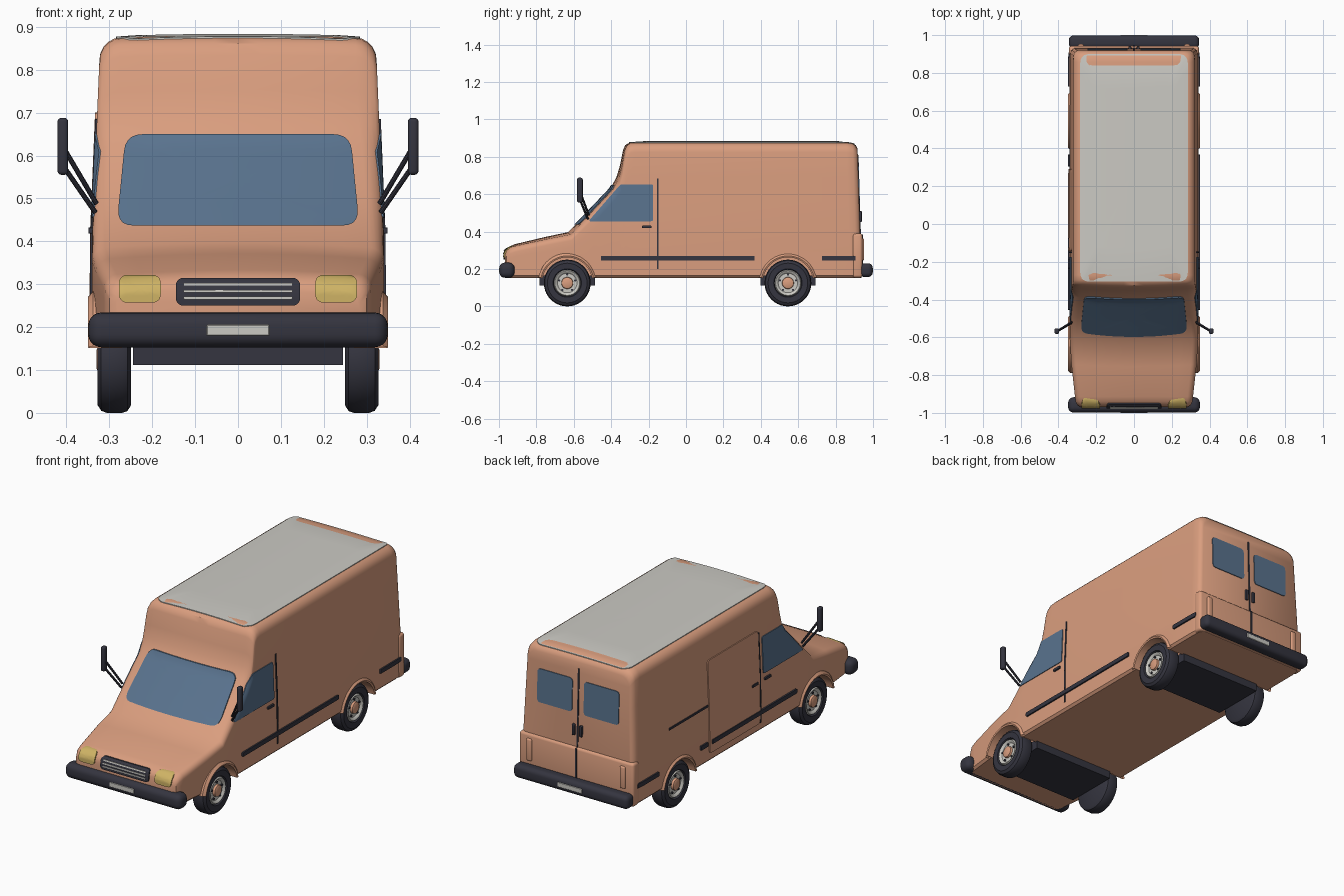
import bpy, bmesh, math
from mathutils import Vector
from mathutils.bvhtree import BVHTree

if "Cube" in bpy.data.objects:
    bpy.data.objects.remove(bpy.data.objects["Cube"])


def material(name, rgb):
    m = bpy.data.materials.new(name)
    m.diffuse_color = (*rgb, 1)
    m.use_nodes = True
    m.node_tree.nodes["Principled BSDF"].inputs["Base Color"].default_value = m.diffuse_color
    return m


PAINT = material("peach_paint", (0.70, 0.34, 0.21))
GLASS = material("blue_glass", (0.10, 0.17, 0.27))
DARK = material("dark_rubber", (0.035, 0.035, 0.05))
PALE = material("pale_grey", (0.60, 0.59, 0.55))
YELLOW = material("lamp_yellow", (0.62, 0.45, 0.13))


def finish(name, bm, mat, angle=35):
    bmesh.ops.remove_doubles(bm, verts=bm.verts, dist=1e-5)
    bmesh.ops.recalc_face_normals(bm, faces=bm.faces)
    me = bpy.data.meshes.new(name)
    bm.to_mesh(me)
    ob = bpy.data.objects.new(name, me)
    bpy.context.collection.objects.link(ob)
    me.materials.append(mat)
    smooth(ob, angle)
    return ob


def smooth(ob, angle=35):
    bpy.ops.object.select_all(action='DESELECT')
    ob.select_set(True)
    bpy.context.view_layer.objects.active = ob
    bpy.ops.object.shade_smooth_by_angle(angle=math.radians(angle))


def box(name, lo, hi, mat, bevel=0.0, seg=3):
    bm = bmesh.new()
    bmesh.ops.create_cube(bm, size=1)
    for v in bm.verts:
        v.co = [(a + b) / 2 + c * (b - a) for a, b, c in zip(lo, hi, v.co)]
    if bevel:
        bmesh.ops.bevel(bm, geom=bm.edges[:], offset=bevel, segments=seg, profile=0.5, affect='EDGES')
    return finish(name, bm, mat)


def rod(name, a, b, r, mat):
    a, b = Vector(a), Vector(b)
    bm = bmesh.new()
    bmesh.ops.create_cone(bm, cap_ends=True, segments=10, radius1=r, radius2=r, depth=(b - a).length)
    q = Vector((0, 0, 1)).rotation_difference(b - a)
    for v in bm.verts:
        v.co = q @ v.co + (a + b) / 2
    return finish(name, bm, mat)


def lathe(name, prof, side, cy, cz, mat, a0=0, a1=360, n=40):
    # spin a (radius, x) profile about an axle parallel to x
    bm = bmesh.new()
    rows = []
    for i in range(n + 1):
        a = math.radians(a0 + (a1 - a0) * i / n)
        rows.append([bm.verts.new((side * x, cy + r * math.cos(a), cz + r * math.sin(a))) for r, x in prof])
    for p, q in zip(rows, rows[1:]):
        for j in range(len(prof) - 1):
            bm.faces.new((p[j], p[j + 1], q[j + 1], q[j]))
    return finish(name, bm, mat)


# body shell: rounded cross sections lofted along y
def half_width(y, z):
    w = 0.341 - 0.042 * max(0, z - 0.4)
    return w - 0.035 * max(0, (-0.6 - y) / 0.36) ** 1.5


def section(y, zt, inset, r, bow, crown):
    zs = zt - crown
    w0 = half_width(y, zs - r) - inset
    half = [(half_width(y, 0.15) - inset - 0.012, 0.153)]
    for i in range(6):
        z = 0.165 + (zs - r - 0.165) * i / 5
        half.append((half_width(y, z) - inset, z))
    top = [(w0 - r + r * math.cos(k * math.pi / 10), zs - r + r * math.sin(k * math.pi / 10)) for k in range(1, 6)]
    top += [((w0 - r) * (1 - k / 5), zs) for k in range(1, 6)]
    half += [(x, z + crown * (1 - (x / w0) ** 2)) for x, z in top]
    pts = half + [(-x, z) for x, z in half[-2::-1]]
    shear = 0.03 if y > 0.87 else 0
    return [(x, y + bow * min(1, (x / w0) ** 2) - shear * (z - 0.39), z) for x, z in pts]


STATIONS = [  # y, top z, inset, corner radius, bow, crown
    (-0.968, 0.285, 0.020, 0.025, 0, 0.004), (-0.960, 0.305, 0.006, 0.03, 0, 0.008),
    (-0.940, 0.322, 0, 0.03, 0, 0.010), (-0.914, 0.333, 0, 0.03, 0, 0.012),
    (-0.754, 0.371, 0, 0.03, 0.01, 0.014), (-0.63, 0.397, 0, 0.03, 0.02, 0.014),
    (-0.51, 0.520, 0, 0.04, 0.02, 0.008), (-0.405, 0.630, 0, 0.045, 0.02, 0.006),
    (-0.372, 0.690, 0, 0.05, 0.018, 0.006), (-0.353, 0.754, 0, 0.05, 0.014, 0.006),
    (-0.337, 0.835, 0, 0.05, 0.012, 0.006), (-0.325, 0.862, 0, 0.05, 0.01, 0.006),
    (-0.300, 0.877, 0, 0.05, 0.004, 0.006), (-0.27, 0.880, 0, 0.05, 0, 0.006),
    (0.872, 0.880, 0, 0.05, 0, 0.006), (0.905, 0.874, 0.003, 0.05, 0, 0.005),
    (0.922, 0.862, 0.010, 0.05, 0, 0.004), (0.931, 0.842, 0.024, 0.05, 0, 0.003)]
bm = bmesh.new()
rows = [[bm.verts.new(p) for p in section(*s)] for s in STATIONS]
n = len(rows[0])
for p, q in zip(rows, rows[1:]):
    for j in range(n):
        k = (j + 1) % n
        bm.faces.new((p[j], p[k], q[k], q[j]))
bm.faces.new(rows[0])
bm.faces.new(rows[-1][::-1])
bmesh.ops.recalc_face_normals(bm, faces=bm.faces)
SKIN = BVHTree.FromBMesh(bm)
body = finish("van_body", bm, PAINT)

# wheel arch cut-outs
AXLES = {"front": -0.635, "rear": 0.545}
for cy in AXLES.values():
    for s in (-1, 1):
        cut = rod("arch_cutter", (s * 0.235, cy, 0.128), (s * 0.5, cy, 0.128), 0.137, PAINT)
        bpy.data.objects.remove(cut)
        bpy.ops.mesh.primitive_cylinder_add(vertices=48, radius=0.137, depth=0.265,
                                            location=(s * 0.3675, cy, 0.128), rotation=(0, math.pi / 2, 0))
        cut = bpy.context.object
        mod = body.modifiers.new("arch", 'BOOLEAN')
        mod.operation, mod.object, mod.solver = 'DIFFERENCE', cut, 'EXACT'
        bpy.context.view_layer.objects.active = body
        bpy.ops.object.modifier_apply(modifier="arch")
        bpy.data.objects.remove(cut)
smooth(body)


# plates that follow the body skin
def outline(corners, r, step=0.04):
    pts, m = [], len(corners)
    for i in range(m):
        p, c, q = (Vector(corners[(i + d) % m]) for d in (-1, 0, 1))
        a, b = c + (p - c).normalized() * r, c + (q - c).normalized() * r
        for k in range(6):
            t = k / 5
            pts.append(a * (1 - t) ** 2 + c * 2 * t * (1 - t) + b * t * t)
        e = q + (c - q).normalized() * r
        cnt = max(1, int((e - b).length / step))
        pts += [b.lerp(e, k / cnt) for k in range(1, cnt)]
    return pts


CAST = {"right": lambda u, v: ((2, u, v), (-1, 0, 0)), "left": lambda u, v: ((-2, u, v), (1, 0, 0)),
        "front": lambda u, v: ((u, -2, v), (0, 1, 0)), "back": lambda u, v: ((u, 2, v), (0, -1, 0)),
        "top": lambda u, v: ((u, v, 2), (0, 0, -1))}


def plate(name, face, corners, mat, r=0.02, lift=0.005):
    pts = outline(corners, r)
    mid = sum(pts, Vector((0, 0))) / len(pts)
    bm = bmesh.new()
    rings = []
    for f, h in ((1, -0.003), (1, lift), (0.85, lift), (0.7, lift), (0.5, lift), (0.25, lift), (0, lift)):
        ring = []
        for p in pts:
            o, d = (Vector(t) for t in CAST[face](*(mid + (p - mid) * f)))
            hit = SKIN.ray_cast(o, d)[0] or o + d * 1.2
            ring.append(bm.verts.new(hit - d * h))
        rings.append(ring)
    for p, q in zip(rings, rings[1:]):
        for j in range(len(pts)):
            k = (j + 1) % len(pts)
            bm.faces.new((p[j], p[k], q[k], q[j]))
    return finish(name, bm, mat)


def rect(a, b, c, d):
    return [(a, c), (b, c), (b, d), (a, d)]


# glass, roof panel and front lamps
plate("windshield", "front", [(-0.283, 0.437), (0.283, 0.437), (0.262, 0.65), (-0.262, 0.65)], GLASS, 0.04, 0.007)
plate("roof_panel", "top", rect(-0.285, 0.285, -0.305, 0.9), PALE, 0.05, 0.004)
plate("grille", "front", rect(-0.145, 0.145, 0.25, 0.315), DARK, 0.02, 0.008)
for i, z in enumerate((0.268, 0.284, 0.300)):
    plate(f"grille_bar_{i}", "front", rect(-0.127, 0.127, z - 0.003, z + 0.003), PALE, 0.002, 0.0115)

for side, s in (("right", 1), ("left", -1)):
    plate(f"{side}_door_window", side, [(-0.522, 0.455), (-0.176, 0.455), (-0.176, 0.653), (-0.35, 0.653)],
          GLASS, 0.012, 0.004)
    plate(f"{side}_door_seam", side, rect(-0.154, -0.146, 0.2, 0.685), DARK, 0.002, 0.004)
    plate(f"{side}_door_handle", side, rect(-0.235, -0.185, 0.418, 0.432), DARK, 0.004, 0.009)
    plate(f"{side}_rear_trim", side, rect(0.727, 0.907, 0.246, 0.269), DARK, 0.004, 0.008)
    lamp = sorted((s * 0.18, s * 0.278))
    plate(f"{side}_headlight", "front", rect(*lamp, 0.257, 0.322), YELLOW, 0.022, 0.008)
    plate(f"{side}_rear_window", "back", rect(*sorted((s * 0.035, s * 0.245)), 0.57, 0.75), GLASS, 0.02, 0.004)
    box(f"{side}_rear_handle", sorted((s * 0.014, s * 0.03))[:1] + [0.92, 0.45],
        sorted((s * 0.014, s * 0.03))[1:] + [0.94, 0.51], DARK, 0.004)
    tx = sorted((s * 0.265, s * 0.297))
    box(f"{side}_tail_lamp", (tx[0], 0.93, 0.245), (tx[1], 0.952, 0.365), PAINT, 0.008)
    # wing mirror on two struts
    mx = sorted((s * 0.396, s * 0.421))
    box(f"{side}_mirror", (mx[0], -0.582, 0.555), (mx[1], -0.552, 0.688), DARK, 0.009)
    rod(f"{side}_mirror_strut_low", (s * 0.333, -0.525, 0.468), (s * 0.405, -0.567, 0.572), 0.006, DARK)
    rod(f"{side}_mirror_strut_high", (s * 0.33, -0.52, 0.488), (s * 0.405, -0.567, 0.615), 0.006, DARK)

# side trims; the left has a sliding door and its rail
plate("right_trim", "right", rect(-0.455, 0.367, 0.246, 0.269), DARK, 0.004, 0.008)
plate("sliding_door", "left", rect(-0.143, 0.29, 0.2, 0.7), PAINT, 0.02, 0.005)
plate("sliding_door_handle", "left", rect(-0.125, -0.075, 0.418, 0.432), DARK, 0.004, 0.009)
plate("sliding_rail", "left", rect(0.295, 0.63, 0.455, 0.466), DARK, 0.002, 0.004)
plate("left_trim", "left", rect(-0.455, 0.27, 0.246, 0.269), DARK, 0.004, 0.009)
plate("left_trim_stub", "left", rect(0.305, 0.367, 0.246, 0.269), DARK, 0.004, 0.008)

# rear lower panel, door seam, bumpers and number plates
box("rear_lower_panel", (-0.344, 0.89, 0.154), (0.344, 0.943, 0.39), PAINT, 0.014)
plate("rear_seam_upper", "back", rect(-0.004, 0.004, 0.38, 0.81), DARK, 0.002, 0.004)
box("rear_seam_lower", (-0.004, 0.93, 0.22), (0.004, 0.947, 0.385), DARK)
box("front_bumper", (-0.349, -0.998, 0.153), (0.349, -0.917, 0.234), DARK, 0.03, 5)
box("rear_bumper", (-0.345, 0.93, 0.157), (0.345, 0.998, 0.23), DARK, 0.024, 5)
box("front_plate", (-0.073, -1.0, 0.18), (0.073, -0.99, 0.206), PALE, 0.002, 1)
box("rear_plate", (-0.073, 0.99, 0.18), (0.073, 1.0, 0.206), PALE, 0.002, 1)

# wheels, arch lips and axle boxes
TYRE = [(0, 0.25), (0.108, 0.25), (0.121, 0.258), (0.125, 0.27), (0.125, 0.306),
        (0.120, 0.319), (0.106, 0.328), (0.076, 0.326), (0.068, 0.310)]
RIM = [(0.071, 0.316), (0.066, 0.325), (0.059, 0.322), (0.052, 0.314), (0, 0.314)]
HUB = [(0.032, 0.312), (0.030, 0.326), (0.022, 0.330), (0, 0.330)]
LIP = [(0.134, 0.27), (0.134, 0.347), (0.142, 0.350), (0.156, 0.338), (0.156, 0.27), (0.134, 0.27)]
for end, cy in AXLES.items():
    box(f"{end}_axle_box", (-0.245, cy - 0.148, 0.112), (0.245, cy + 0.148, 0.165), DARK)
    for side, s in (("right", 1), ("left", -1)):
        tag = f"{end}_{side}"
        lathe(f"{tag}_tyre", TYRE, s, cy, 0.125, DARK)
        lathe(f"{tag}_rim", RIM, s, cy, 0.125, PALE)
        lathe(f"{tag}_hub", HUB, s, cy, 0.125, PAINT)
        lathe(f"{tag}_arch_lip", LIP, s, cy, 0.128, PAINT, 10, 170, 24)
        for k in range(5):
            a = k * math.tau / 5 + math.pi / 2
            y, z = cy + 0.045 * math.cos(a), 0.125 + 0.045 * math.sin(a)
            rod(f"{tag}_bolt_{k}", (s * 0.310, y, z), (s * 0.320, y, z), 0.006, DARK)
